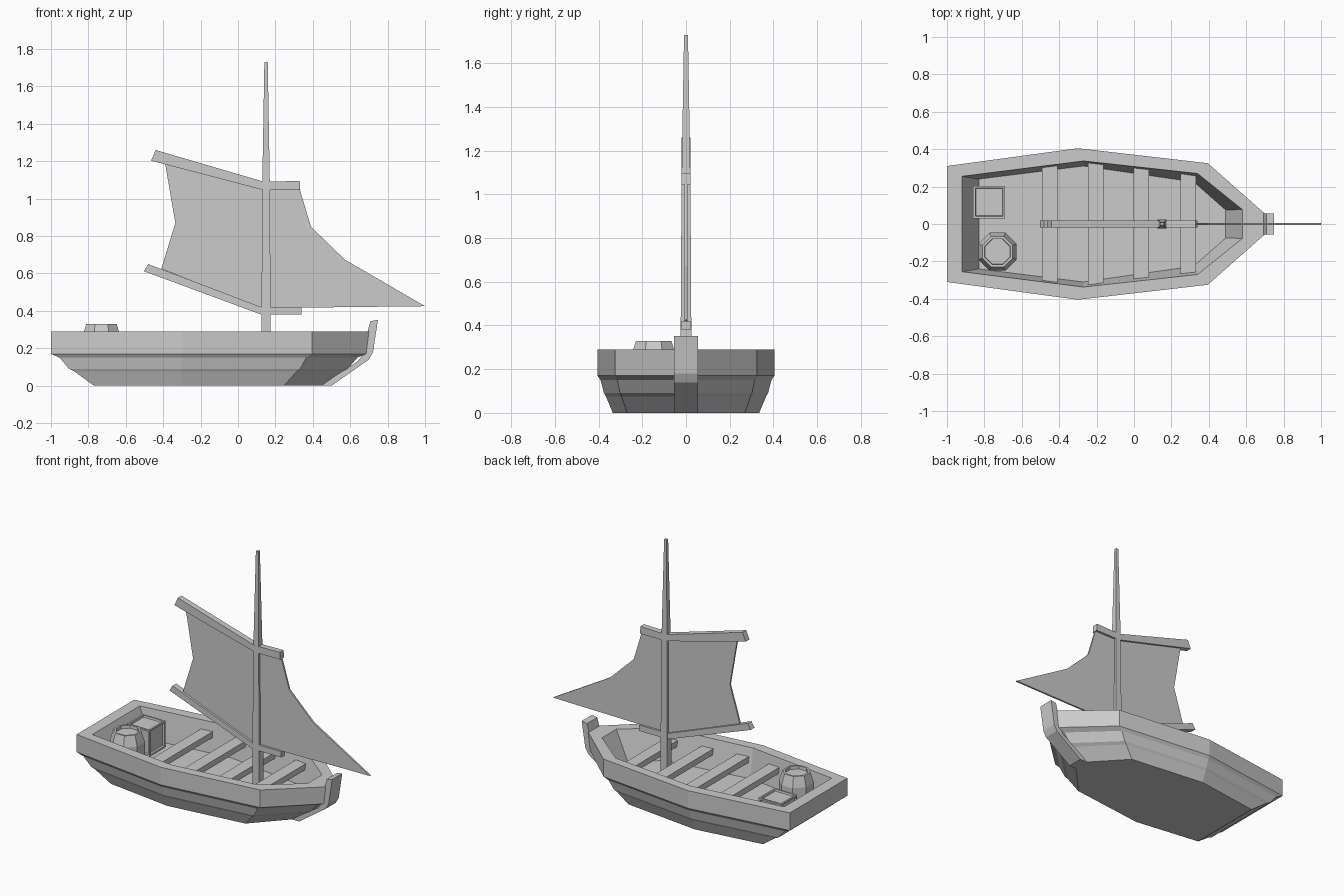
import bpy, bmesh, math
from mathutils import Vector

if "Cube" in bpy.data.objects:
    bpy.data.objects.remove(bpy.data.objects["Cube"])


def finish(name, bm):
    bmesh.ops.recalc_face_normals(bm, faces=bm.faces[:])
    me = bpy.data.meshes.new(name)
    bm.to_mesh(me)
    bm.free()
    ob = bpy.data.objects.new(name, me)
    bpy.context.collection.objects.link(ob)
    return ob


def loft(name, rings):
    """Skin a stack of equal-length rings and cap both ends."""
    bm = bmesh.new()
    vs = [[bm.verts.new(p) for p in r] for r in rings]
    n = len(vs[0])
    for a, b in zip(vs, vs[1:]):
        for i in range(n):
            j = (i + 1) % n
            bm.faces.new((a[i], a[j], b[j], b[i]))
    bm.faces.new(vs[0][::-1])
    bm.faces.new(vs[-1])
    return finish(name, bm)


def slab(name, profile, half):
    """Extrude an x-z profile to both sides of y = 0."""
    return loft(name, [[(x, y, z) for x, z in profile] for y in (-half, half)])


def box(name, center, size):
    bm = bmesh.new()
    bmesh.ops.create_cube(bm, size=1)
    for v in bm.verts:
        v.co = Vector(center) + Vector([a * b for a, b in zip(v.co, size)])
    return finish(name, bm)


def hull_ring(half, z):
    return [(x, -y, z) for x, y in half] + [(x, y, z) for x, y in reversed(half)]


# Hull: outer skin from keel up, over the rim and down to the floor
upper = [(-1, .31), (-.3, .405), (.395, .325), (.685, .055)]
lower = [(-.77, .27), (-.3, .335), (.245, .27), (.45, .05)]
rings = []
for z, t in ((0, 1), (.075, .55), (.09, .42), (.15, .2), (.17, 0)):
    rings.append(hull_ring([(a + (c - a) * t, b + (d - b) * t)
                            for (a, b), (c, d) in zip(upper, lower)], z))
rings.append(hull_ring(upper[:3] + [(.70, .055)], .29))
rings.append(hull_ring([(-.92, .255), (-.27, .337), (.34, .27), (.58, .077)], .29))
rings.append(hull_ring([(-.83, .24), (-.27, .31), (.32, .225), (.49, .075)], .09))
loft("hull", rings)

# Stem post at the bow
slab("stem_post", [(.44, 0), (.50, 0), (.70, .14), (.722, .18), (.748, .352),
                   (.708, .345), (.69, .28), (.67, .17), (.64, .13)], .055)

# Seats across the hull
for i, (x, w) in enumerate(((-.45, .315), (-.205, .33), (.04, .305), (.29, .28))):
    box(f"seat_{i + 1}", (x, 0, .21), (.083, 2 * w, .04))

# Mast
loft("mast", [[(.15 + sx * r, sy * r, z) for sx, sy in
               ((-1, -1), (1, -1), (1, 1), (-1, 1))]
              for z, r in ((.09, .025), (.45, .024), (1.09, .020), (1.73, .009))])

# Upper and lower yards
slab("upper_yard", [(-.44, 1.26), (.14, 1.09), (.33, 1.095), (.333, 1.045),
                    (.14, 1.045), (-.465, 1.203)], .02)
slab("lower_yard", [(-.48, .65), (.125, .42), (.34, .42), (.34, .38),
                    (.125, .38), (-.503, .612)], .02)

# Sail
slab("sail", [(-.39, 1.19), (.14, 1.055), (.33, 1.05), (.39, .85), (.57, .675),
              (1, .425), (.13, .415), (-.41, .625), (-.335, .87)], .006)

# Crate with framed, recessed panels
crate = box("crate", (-.775, .117, .18), (.17, .174, .18))
bm = bmesh.new()
bm.from_mesh(crate.data)
bmesh.ops.inset_individual(bm, faces=bm.faces[:], thickness=.016, depth=0)
panels = [f for f in bm.faces if all(
    abs(abs(a) - .5) > -1 for a in f.normal) and f.calc_area() > .015]
bmesh.ops.inset_individual(bm, faces=panels, thickness=.004, depth=-.012)
bm.to_mesh(crate.data)
bm.free()

# Barrel with a recessed lid
sides = 8
loft("barrel", [[(-.73 + r * math.cos(2 * math.pi * (i + .5) / sides),
                  -.148 + r * math.sin(2 * math.pi * (i + .5) / sides), z)
                 for i in range(sides)]
                for r, z in ((.088, .09), (.11, .16), (.11, .26), (.088, .33),
                             (.074, .33), (.072, .31))])
